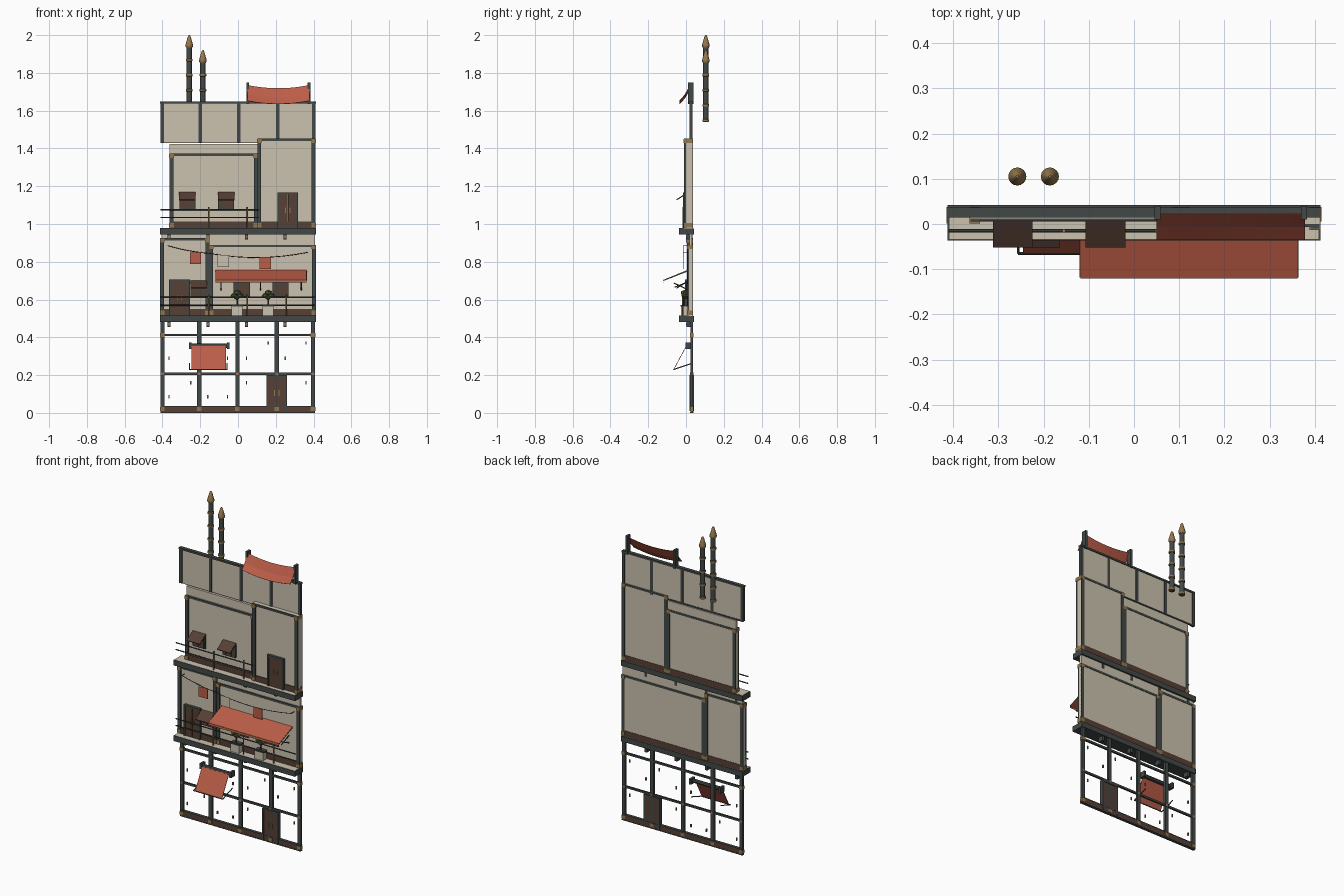
import bpy, bmesh, math
from mathutils import Vector, Matrix

if "Cube" in bpy.data.objects:
    bpy.data.objects.remove(bpy.data.objects["Cube"])

def mat(name, r, g, b):
    m = bpy.data.materials.new(name)
    m.diffuse_color = (r, g, b, 1)
    m.use_nodes = True
    m.node_tree.nodes["Principled BSDF"].inputs["Base Color"].default_value = m.diffuse_color
    return m

DARK = mat("dark_wood", .055, .065, .062)
CREAM = mat("plaster", .60, .54, .43)
RED = mat("red_cloth", .50, .11, .065)
BROWN = mat("brown_wood", .095, .05, .035)
GOLD = mat("brass", .30, .19, .075)
GREEN = mat("leaves", .09, .12, .04)

def finish(name, bm, m, smooth=False):
    bmesh.ops.recalc_face_normals(bm, faces=bm.faces)
    me = bpy.data.meshes.new(name)
    bm.to_mesh(me)
    bm.free()
    me.materials.append(m)
    o = bpy.data.objects.new(name, me)
    bpy.context.collection.objects.link(o)
    if smooth:
        bpy.context.view_layer.objects.active = o
        o.select_set(True)
        bpy.ops.object.shade_smooth_by_angle(angle=math.radians(40))
        o.select_set(False)
    return o

def boxes(name, m, *items):
    # each item: x0, x1, y0, y1, z0, z1
    bm = bmesh.new()
    for x0, x1, y0, y1, z0, z1 in items:
        M = Matrix.Translation(((x0 + x1) / 2, (y0 + y1) / 2, (z0 + z1) / 2)) @ Matrix.Diagonal((x1 - x0, y1 - y0, z1 - z0, 1))
        bmesh.ops.create_cube(bm, size=1, matrix=M)
    return finish(name, bm, m)

def rods(name, m, r, *paths):
    bm = bmesh.new()
    for path in paths:
        for a, b in zip(path, path[1:]):
            a, b = Vector(a), Vector(b)
            d = b - a
            M = Matrix.Translation((a + b) / 2) @ d.to_track_quat('Z', 'Y').to_matrix().to_4x4()
            bmesh.ops.create_cone(bm, cap_ends=True, segments=8, radius1=r, radius2=r, depth=d.length, matrix=M)
    return finish(name, bm, m, True)

def cloth(name, m, x0, x1, profile, sag=0, n=10, t=.003):
    # profile of (y, z) swept along x, drooping in the middle
    bm = bmesh.new()
    rows = []
    for i in range(n + 1):
        u = i / n
        rows.append([bm.verts.new((x0 + (x1 - x0) * u, y, z - sag * 4 * u * (1 - u))) for y, z in profile])
    for a, b in zip(rows, rows[1:]):
        for j in range(len(profile) - 1):
            bm.faces.new((a[j], b[j], b[j + 1], a[j + 1]))
    o = finish(name, bm, m)
    s = o.modifiers.new("thickness", 'SOLIDIFY')
    s.thickness = t
    s.offset = 0
    return o

def lathe(name, m, x, y, profile, n=16):
    bm = bmesh.new()
    rings = [[bm.verts.new((x + r * math.cos(2 * math.pi * k / n), y + r * math.sin(2 * math.pi * k / n), z))
              for k in range(n)] for r, z in profile]
    for a, b in zip(rings, rings[1:]):
        for k in range(n):
            bm.faces.new((a[k], a[(k + 1) % n], b[(k + 1) % n], b[k]))
    bm.faces.new(rings[0])
    bm.faces.new(rings[-1])
    return finish(name, bm, m, True)

def door(name, x, z, y, w=.11, h=.19):
    boxes(name + "_frame", DARK, (x - w/2, x - w/2 + .01, y - .012, y + .012, z, z + h),
          (x + w/2 - .01, x + w/2, y - .012, y + .012, z, z + h), (x - w/2, x + w/2, y - .012, y + .012, z + h - .01, z + h))
    boxes(name + "_leaves", BROWN, (x - w/2 + .01, x - .001, y - .007, y + .008, z, z + h - .01),
          (x + .001, x + w/2 - .01, y - .007, y + .008, z, z + h - .01))
    boxes(name + "_handles", GOLD, *[(x + s - .002, x + s + .002, y - .012, y - .005, z + .08, z + .11) for s in (-.012, .012)])

def window(name, x, z, y, hood=True):
    boxes(name + "_frame", DARK, (x - .043, x + .043, y - .008, y + .004, z, z + .08))
    boxes(name + "_slats", BROWN, *[(x - .036 + i * .0185, x - .02 + i * .0185, y - .011, y - .006, z + .008, z + .07) for i in range(4)])
    if hood:
        cloth(name + "_hood", BROWN, x - .044, x + .044, [(y, z + .088), (-.05, z + .05)], n=1, t=.006)

# Ground floor open frame
PX = [-.4, -.205, -.003, .205, .397]
boxes("ground_posts", DARK, *[(x - .011, x + .011, .025, .038, .0, .49) for x in PX])
boxes("ground_rails", DARK, *[(-.4, .4, .026, .037, z - .006, z + .006) for z in (.207, .412)])
boxes("ground_plinth", BROWN, (-.405, .405, .023, .039, .003, .036))
boxes("ground_plinth_edge", DARK, (-.408, .408, .022, .04, 0, .006), (-.408, .408, .022, .04, .033, .037))
boxes("ground_caps", GOLD, *[(x - .012, x + .012, .021, .04, .01, .03) for x in PX],
      *[(x - .012, x + .012, .022, .04, .402, .422) for x in (PX[0], PX[-1])],
      *[(x - .007, x + .007, .022, .04, .2, .214) for x in PX])
boxes("ground_pulls", GOLD, *[(x - .003, x + .003, .027, .034, z - .009, z + .009)
      for x, z in ((-.365, .29), (-.055, .29), (.045, .29), (.25, .29), (-.365, .085), (-.25, .16), (-.16, .085), (.045, .16), (-.055, .085), (.36, .16), (.36, .37), (.16, .37))])
door("ground_door", .205, .01, .03)

# Ground floor roll-out awning
rods("awning_roller", DARK, .012, [(-.255, .012, .355), (-.05, .012, .355)])
boxes("awning_roller_ends", DARK, *[(x - .007, x + .007, -.002, .035, .338, .372) for x in (-.253, -.052)])
cloth("ground_awning", RED, -.245, -.063, [(.005, .36), (-.065, .23)], n=1)
rods("ground_awning_arms", DARK, .003, *[[(x, .03, .262), (x, -.065, .23)] for x in (-.256, -.058)], [(-.256, -.065, .23), (-.058, -.065, .23)])

# Floor platforms and joists
for name, z, y0 in (("first", .482, -.034), ("second", .945, -.033)):
    boxes(name + "_platform", DARK, (-.412, .412, y0 + .004, .042, z, z + .032))
    boxes(name + "_platform_top", CREAM, (-.408, .408, y0, .036, z + .028, z + .034))
    boxes(name + "_platform_edge", DARK, (-.412, .412, y0 - .003, y0 + .006, z, z + .033))
    boxes(name + "_joists", DARK, *[(x - .008, x + .008, .002, .034, z - .028, z) for x in (-.365, -.16, .045, .25)])
    boxes(name + "_joist_caps", GOLD, *[(x - .006, x + .006, -.001, .004, z - .02, z - .006) for x in (-.365, -.16, .045, .25)])

def storey(name, x0, x1, z0, z1, yf, wall_y=.012):
    # plaster bay with posts, beam, skirting and brass corners
    boxes(name + "_wall", CREAM, (x0, x1, wall_y, .034, z0, z1))
    boxes(name + "_skirting", BROWN, (x0, x1, wall_y - .006, .036, z0, z0 + .035))
    boxes(name + "_posts", DARK, *[(x - .01, x + .01, yf, .037, z0, z1) for x in (x0 + .01, x1 - .01)])
    boxes(name + "_beam", DARK, (x0, x1, yf + .003, .036, z1 - .013, z1))
    boxes(name + "_corners", GOLD, *[(x - .012, x + .012, yf - .003, .038, z - .011, z + .011)
          for x in (x0 + .01, x1 - .01) for z in (z0 + .015, z1 - .012)])

# First storey
storey("first_left", -.412, -.152, .515, .926, .004)
storey("first_right", -.152, .412, .515, .89, .008, .016)
boxes("first_upper_wall", CREAM, (-.405, .408, .018, .032, .885, .948))
door("first_door", -.31, .515, .006)
window("first_left_window", -.208, .61, .01)
for i, x in enumerate((.02, .225)):
    window("first_right_window_%d" % i, x, .61, .013, False)

# Large sloping awning
cloth("large_awning", RED, -.118, .362, [(.012, .755), (-.118, .702)], n=1, t=.006)
cloth("awning_valance", RED, -.118, .362, [(-.118, .702), (-.12, .69)], n=1, t=.002)
rods("awning_frame", GOLD, .003, [(-.117, .01, .752), (-.117, -.118, .702), (.361, -.118, .702), (.361, .01, .752)])
rods("awning_brackets", DARK, .003, *[[(x, .014, .65), (x, -.065, .688)] for x in (-.09, .12, .335)],
     *[[(x, .014, .695), (x, -.06, .665)] for x in (-.09, .335)])

# String line with hung cloths
def sagline(x0, z0, x1, z1, s):
    return [(x0 + (x1 - x0) * i / 8, -.014, z0 + (z1 - z0) * i / 8 - s * i * (8 - i) / 16) for i in range(9)]
rods("string_line", DARK, .002, sagline(-.37, .885, -.155, .845, .006), sagline(-.155, .845, .37, .85, .025),
     [(-.37, -.014, .885), (-.37, .01, .885)], [(.37, -.014, .85), (.37, .016, .85)])
for n, x, z, m in (("a", -.225, .85, RED), ("b", -.078, .835, CREAM), ("c", .145, .823, RED)):
    cloth("hung_cloth_" + n, m, x - .03, x + .03, [(-.015, z), (-.015, z - .062)], n=1, t=.002)

# Planters with clipped trees
for i, x in enumerate((-.005, .16)):
    boxes("planter_%d" % i, CREAM, (x - .029, x + .029, -.026, .008, .515, .565))
    boxes("planter_rim_%d" % i, DARK, (x - .031, x + .031, -.028, .01, .563, .57))
    rods("trunk_%d" % i, BROWN, .004, [(x, -.009, .565), (x, -.009, .62)])
    bm = bmesh.new()
    for dx, dz, r in ((-.016, .622, .017), (.016, .622, .017), (0, .636, .02), (0, .61, .015)):
        bmesh.ops.create_icosphere(bm, subdivisions=1, radius=r, matrix=Matrix.Translation((x + dx, -.009, dz)) @ Matrix.Diagonal((1.1, 1, .75, 1)))
    finish("tree_crown_%d" % i, bm, GREEN)

# Balcony railings
for name, x1, z, y, xs in (("first", .405, .515, -.018, (-.155, .05, .255)), ("second", .11, .979, -.015, (-.155, .05))):
    rods(name + "_rails", DARK, .0035, *[[(-.41, y, z + h), (x1, y, z + h)] for h in (.055, .097)])
    rods(name + "_rail_posts", GOLD, .004, *[[(x, y, z), (x, y, z + .112)] for x in xs])

# Second storey
storey("second_left", -.362, .105, .978, 1.372, .004)
boxes("second_upper_wall", CREAM, (-.362, .105, .016, .034, 1.37, 1.424))
storey("second_right", .102, .41, .978, 1.452, -.01, 0)
door("second_door", .263, .978, -.005)
for i, x in enumerate((-.268, -.063)):
    window("second_window_%d" % i, x, 1.078, .01)

# Roof parapet
boxes("parapet_panel", CREAM, (-.405, .408, .022, .031, 1.432, 1.642))
boxes("parapet_posts", DARK, *[(x - .009, x + .009, .018, .034, 1.43, 1.645) for x in (-.402, -.2, .005, .21, .402)])
boxes("parapet_cap", DARK, (-.412, .412, .014, .036, 1.637, 1.648))
boxes("parapet_sill", DARK, (-.405, .1, .024, .034, 1.428, 1.436))

# Roof banner
boxes("banner_posts", DARK, *[(x - .007, x + .007, .01, .04, 1.635, 1.748) for x in (.052, .376)])
cloth("roof_banner", RED, .05, .378, [(.022, 1.735), (-.005, 1.685), (-.034, 1.652)], sag=.017, n=12)

# Chimney pipes
for name, x, top in (("tall", -.258, 2.0), ("short", -.186, 1.92)):
    lathe(name + "_chimney_pipe", DARK, x, .105, [(.014, 1.54), (.014, top - .05)])
    lathe(name + "_chimney_tip", GOLD, x, .105, [(.015, top - .068), (.02, top - .06), (.02, top - .052), (.007, top - .006), (.003, top)])
    n = 5 if name == "tall" else 4
    for k in range(n):
        z = 1.548 + k * (top - .1 - 1.548) / (n - .6)
        lathe("%s_chimney_ring_%d" % (name, k), GOLD, x, .105, [(.014, z - .007), (.018, z - .005), (.018, z + .005), (.014, z + .007)])
